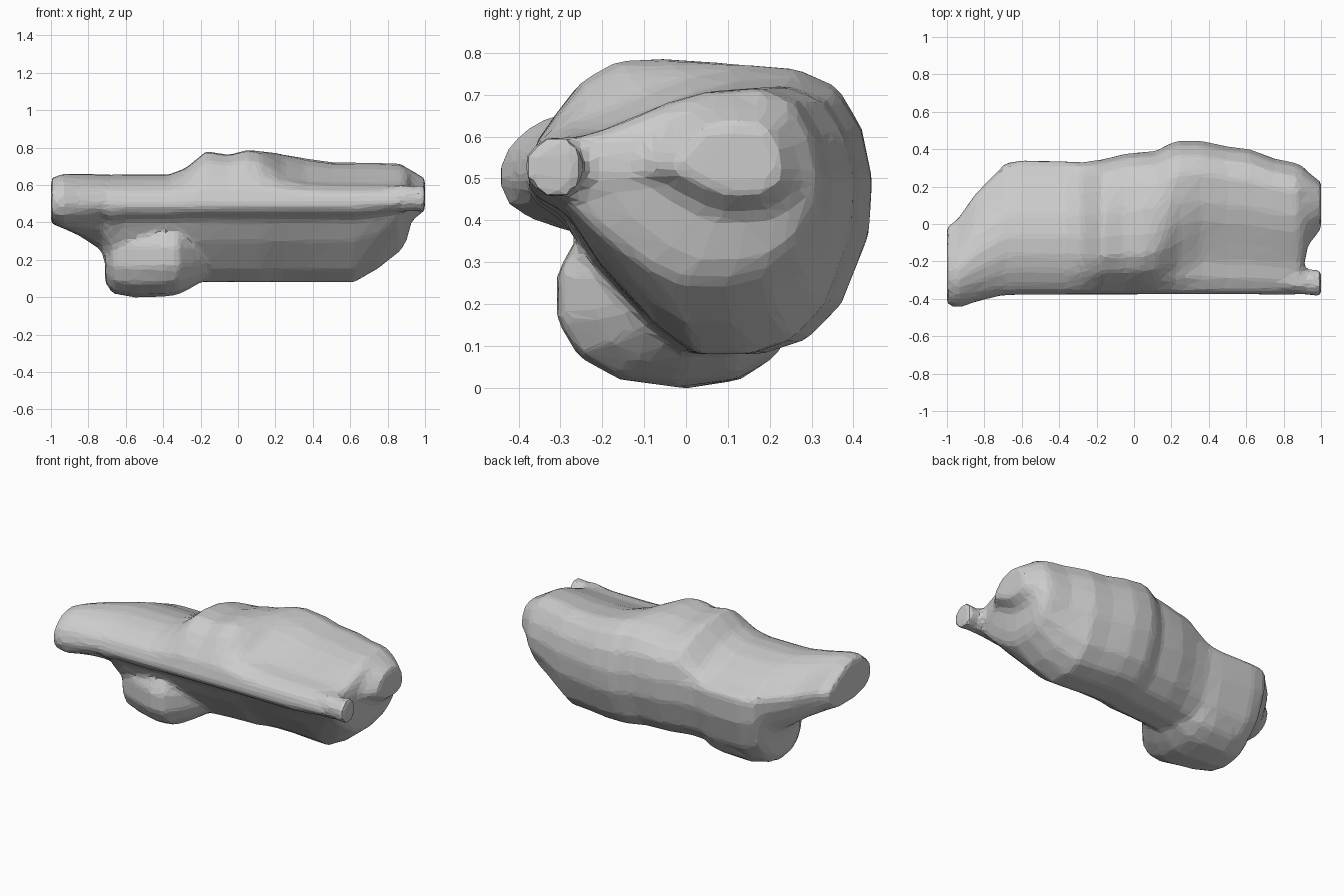
import bpy, bmesh, math

PIVOT = 0.52  # height of the front ridge, kept level along the whole length


def loft(bm, rings):
    """Skin a list of equal-length point rings and cap both ends."""
    vs = [[bm.verts.new(p) for p in ring] for ring in rings]
    n = len(vs[0])
    for a, b in zip(vs, vs[1:]):
        for i in range(n):
            bm.faces.new((a[i], a[(i + 1) % n], b[(i + 1) % n], b[i]))
    bm.faces.new(vs[0][::-1])
    bm.faces.new(vs[-1])


def oval(x, cy, cz, ry, rz, n, power=2.0):
    """Rounded-square ring across x."""
    ring = []
    for i in range(n):
        a = 2 * math.pi * (i + 0.5) / n
        c, s = math.cos(a), math.sin(a)
        ring.append((x, cy + ry * math.copysign(abs(c) ** (2 / power), c),
                     cz + rz * math.copysign(abs(s) ** (2 / power), s)))
    return ring


def mix(a, b, t):
    """Blend two section outlines."""
    return [(p[0] + (q[0] - p[0]) * t, p[1] + (q[1] - p[1]) * t) for p, q in zip(a, b)]


# Upper half of the section: hollow shoulder, full shoulder, arched left end
hollow = [(.02, .20), (.11, .37), (.22, .44), (.35, .63), (.48, .83),
          (.60, .95), (.79, 1), (.90, .83), (.97, .40)]
full = [(.03, .25), (.09, .50), (.17, .80), (.28, .98), (.42, 1),
        (.60, .96), (.77, .83), (.90, .66), (.97, .38)]
left = [(.03, .30), (.09, .55), (.18, .80), (.30, .97), (.44, 1),
        (.60, .84), (.76, .52), (.89, .20), (.97, .05)]
# Lower half: sloping keel, and the blunt oval of the left end
keel = [(1, -.05), (.99, -.35), (.91, -.73), (.81, -.92), (.68, -1),
        (.52, -1), (.40, -.85), (.22, -.50), (.12, -.23), (.03, -.15), (0, -.06)]
blunt = [(1, -.10), (.98, -.40), (.94, -.70), (.86, -.90), (.75, -1),
         (.60, -1), (.45, -1), (.30, -.96), (.16, -.82), (.04, -.55), (0, -.15)]

# Stations: x, front y, back y, bottom z, top z, upper blend (0 hollow, 1 full, 2 left)
stations = [
    (-1.0, -.435, -.015, .395, .635, 2), (-.94, -.45, .03, .37, .66, 2),
    (-.85, -.42, .16, .33, .66, 2), (-.73, -.39, .28, .25, .657, 2),
    (-.69, -.385, .325, .10, .655, 2), (-.60, -.38, .34, .04, .655, 2),
    (-.37, -.38, .335, .04, .655, 2), (-.28, -.38, .33, .075, .69, 1.6),
    (-.17, -.38, .345, .083, .78, 1.1), (-.05, -.38, .375, .08, .76, 1),
    (.05, -.38, .385, .08, .787, 1), (.12, -.38, .39, .08, .787, .85),
    (.19, -.38, .43, .08, .785, .5), (.24, -.38, .445, .08, .772, .25),
    (.36, -.38, .445, .08, .742, 0), (.50, -.38, .415, .08, .722, 0),
    (.62, -.38, .40, .08, .72, 0), (.75, -.38, .35, .155, .718, 0),
    (.87, -.38, .325, .25, .715, 0), (.90, -.27, .31, .30, .70, .3),
    (.93, -.12, .28, .41, .685, .5), (1.0, -.03, .225, .465, .64, .6)]

bm = bmesh.new()

# Main body
rings = []
for x, yf, yb, zb, zt, k in stations:
    upper = mix(hollow, full, k) if k <= 1 else mix(full, left, k - 1)
    bottom = mix(keel, blunt, max(0, min(1, (-x - .66) / .3)))
    rings.append([(x, yf + u * (yb - yf),
                   PIVOT + w * ((zt - PIVOT) if w > 0 else (PIVOT - zb)))
                  for u, w in upper + bottom])
loft(bm, rings)

# Stub projecting from the right end of the front ridge
loft(bm, [oval(x, y, .527, r, r, 8) for x, y, r in
          ((.70, -.29, .06), (.86, -.30, .077), (.93, -.312, .070), (1.0, -.314, .076))])

# Lump under the left end: x, front y, back y, half height
lump = [(-.71, -.13, .17, .14), (-.67, -.21, .21, .20), (-.55, -.26, .26, .22),
        (-.40, -.315, .27, .217), (-.32, -.31, .26, .205), (-.24, -.22, .22, .165),
        (-.16, -.12, .18, .11)]
loft(bm, [oval(x, (f + b) / 2, .218, (b - f) / 2, rz, 14, 2.3) for x, f, b, rz in lump])

bmesh.ops.recalc_face_normals(bm, faces=bm.faces)
me = bpy.data.meshes.new("rock_log")
bm.to_mesh(me)
bm.free()
obj = bpy.data.objects.new("rock_log", me)
bpy.context.collection.objects.link(obj)

# Fuse the parts, soften the joins, then thin out to broad flat facets
fuse = obj.modifiers.new("fuse", 'REMESH')
fuse.mode = 'VOXEL'
fuse.voxel_size = 0.022
soft = obj.modifiers.new("soften", 'SMOOTH')
soft.factor = 0.5
soft.iterations = 1
thin = obj.modifiers.new("facets", 'DECIMATE')
thin.ratio = 0.12
